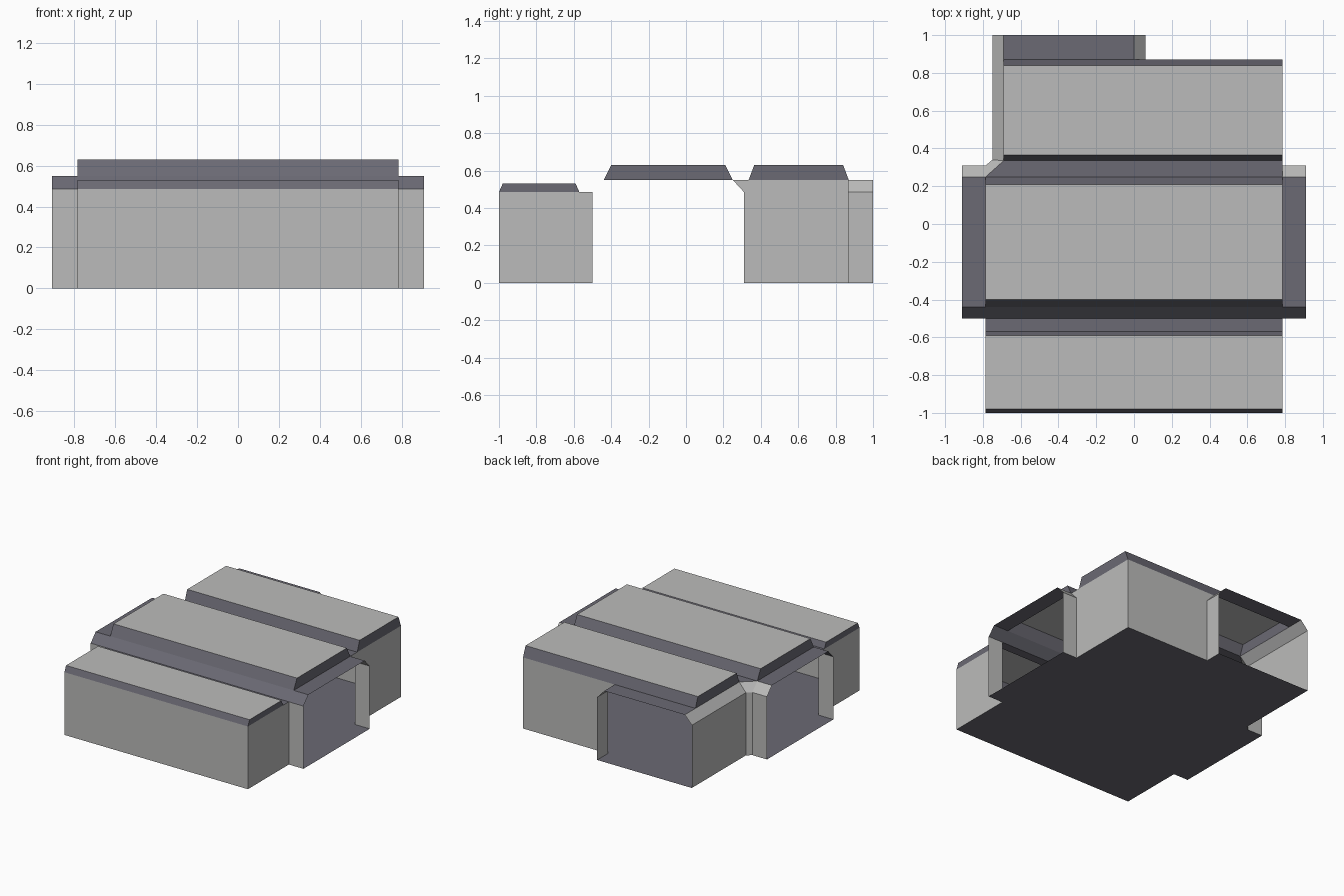
import bpy
import bmesh

if "Cube" in bpy.data.objects:
    bpy.data.objects.remove(bpy.data.objects["Cube"])

EAVE, ROOF, RAISED = 0.485, 0.55, 0.63   # wall top, flat roof, raised roof
W, BAY = 0.785, 0.91                     # half width of body and of side bays


def material(name, color):
    m = bpy.data.materials.new(name)
    m.diffuse_color = (*color, 1)
    m.use_nodes = True
    m.node_tree.nodes["Principled BSDF"].inputs["Base Color"].default_value = m.diffuse_color
    return m


LIGHT = material("light grey wall", (0.50, 0.50, 0.495))
DARK = material("dark slate roof", (0.145, 0.142, 0.172))


def shell(name, polys, color, recalc=True):
    """Open single-layer shell from polygons; returns the object."""
    bm = bmesh.new()
    for poly in polys:
        bm.faces.new([bm.verts.new(p) for p in poly])
    bmesh.ops.remove_doubles(bm, verts=bm.verts, dist=0.0005)
    if recalc:
        bmesh.ops.recalc_face_normals(bm, faces=bm.faces)
    me = bpy.data.meshes.new(name)
    bm.to_mesh(me)
    bm.free()
    me.materials.append(color)
    ob = bpy.data.objects.new(name, me)
    bpy.context.collection.objects.link(ob)
    return ob


def strip(low, z0, high, z1):
    """Quads between two plan paths at two heights."""
    return [[(*low[i], z0), (*low[i + 1], z0), (*high[i + 1], z1), (*high[i], z1)]
            for i in range(len(low) - 1)]


def flat(points, z):
    return [(x, y, z) for x, y in points]


def rect(x0, x1, y0, y1, z):
    return flat([(x0, y0), (x1, y0), (x1, y1), (x0, y1)], z)


def raised_roof(name, x0, x1, profile):
    """Trapezoid roof box, open below: light top, dark slopes and ends."""
    a = [(x0, y, z) for y, z in profile]
    b = [(x1, y, z) for y, z in profile]
    polys = [a, b] + [[a[i], b[i], b[i + 1], a[i + 1]] for i in range(3)]
    ob = shell(name, polys, DARK)
    ob.data.materials.append(LIGHT)
    for f in ob.data.polygons:
        f.material_index = int(abs(f.normal.z) > 0.95)


# Floor plate following the whole outline
shell("floor", [flat([
    (-W, -1), (-W, -0.5), (-BAY, -0.5), (-BAY, 0.31), (-W, 0.31), (-0.75, 0.34),
    (-0.75, 1), (0.06, 1), (0.06, 0.87), (W, 0.87), (W, 0.31), (BAY, 0.31),
    (BAY, -0.5), (W, -0.5), (W, -1)], 0)], DARK, recalc=False)

# Front body walls and the outward steps of the bays
front = [(-BAY, -0.5), (-W, -0.5), (-W, -1), (W, -1), (W, -0.5), (BAY, -0.5)]
shell("front_walls", strip(front, 0, front, EAVE), LIGHT, recalc=False)

# Rear left walls with their chamfer, turning the corner into the rear wing
low = [(-0.75, 1), (-0.75, 0.34), (-W, 0.31), (-BAY, 0.31)]
high = [(-0.69, 1), (-0.69, 0.335), (-W, 0.25), (-BAY, 0.25)]
shell("rear_left_walls", strip(low, 0, low, EAVE) + strip(low, EAVE, high, ROOF),
      LIGHT, recalc=False)

# Right bay rear wall and right side of the rear wing, both chamfered
for name, low, high in (
        ("right_bay_rear_wall", [(BAY, 0.31), (W, 0.31)], [(BAY, 0.25), (W, 0.25)]),
        ("rear_wing_right_wall", [(0.06, 0.87), (0.06, 1)], [(0, 0.87), (0, 1)])):
    shell(name, strip(low, 0, low, EAVE) + strip(low, EAVE, high, ROOF),
          LIGHT, recalc=False)

# Rear body right and back walls, full height behind the chamfers
shell("rear_right_wall", [[(W, 0.31, 0), (W, 0.87, 0), (W, 0.87, ROOF),
                           (W, 0.25, ROOF), (W, 0.31, EAVE)]], LIGHT, recalc=False)
shell("rear_back_wall", [[(W, 0.87, 0), (0.06, 0.87, 0), (0.06, 0.87, EAVE),
                          (0, 0.87, ROOF), (W, 0.87, ROOF)]], LIGHT, recalc=False)

# Dark front chamfer of the cross hall
shell("front_chamfer", strip([(-BAY, -0.5), (BAY, -0.5)], EAVE,
                             [(-BAY, -0.44), (BAY, -0.44)], ROOF), DARK, recalc=False)

# Flat dark roof strips around the raised roofs
shell("flat_roofs", [
    rect(-W, W, -0.57, -0.5, EAVE),
    rect(-BAY, -W, -0.44, 0.25, ROOF),
    rect(W, BAY, -0.44, 0.25, ROOF),
    flat([(-W, 0.25), (W, 0.25), (W, 0.335), (-0.69, 0.335)], ROOF),
    rect(-0.69, 0, 0.87, 1, ROOF)], DARK, recalc=False)

# Three raised roofs
raised_roof("front_raised_roof", -W, W,
            [(-1, EAVE), (-0.98, 0.53), (-0.59, 0.53), (-0.57, EAVE)])
raised_roof("middle_raised_roof", -W, W,
            [(-0.44, ROOF), (-0.40, RAISED), (0.21, RAISED), (0.25, ROOF)])
raised_roof("rear_raised_roof", -0.69, W,
            [(0.335, ROOF), (0.365, RAISED), (0.84, RAISED), (0.87, ROOF)])
